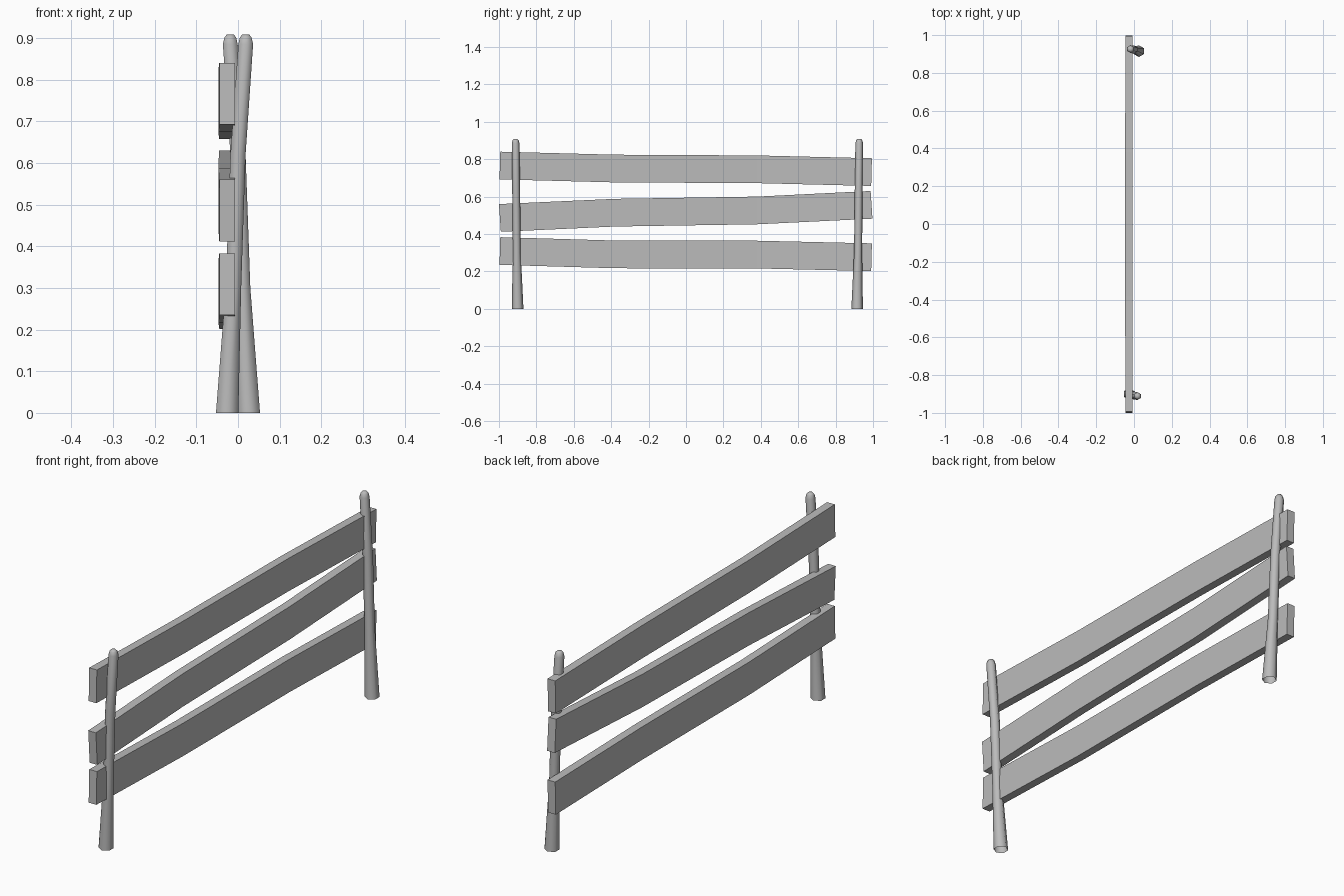
import bpy, bmesh, math
from mathutils import Vector

cube = bpy.data.objects.get("Cube")
if cube:
    bpy.data.objects.remove(cube, do_unlink=True)

grey = bpy.data.materials.new("plain grey")
grey.use_nodes = True
colour = (0.5, 0.5, 0.5, 1)
grey.diffuse_color = colour
grey.node_tree.nodes["Principled BSDF"].inputs["Base Color"].default_value = colour


def loft(name, rings, cap_start, cap_end):
    """Skin a list of equal-sized point rings into one object."""
    bm = bmesh.new()
    loops = [[bm.verts.new(p) for p in ring] for ring in rings]
    n = len(loops[0])
    for a, b in zip(loops, loops[1:]):
        for i in range(n):
            j = (i + 1) % n
            bm.faces.new((a[i], a[j], b[j], b[i]))
    if cap_start:
        bm.faces.new(loops[0][::-1])
    if cap_end:
        bm.faces.new(loops[-1])
    bmesh.ops.recalc_face_normals(bm, faces=bm.faces)
    mesh = bpy.data.meshes.new(name)
    bm.to_mesh(mesh)
    bm.free()
    mesh.materials.append(grey)
    obj = bpy.data.objects.new(name, mesh)
    bpy.context.collection.objects.link(obj)
    return obj


# Bent, tapered six-sided posts, open underneath: (x, y, z, radius)
POST = [(-0.026, -0.900, 0, 0.031), (-0.011, -0.905, 0.30, 0.0215),
        (0, -0.908, 0.62, 0.021), (0.0185, -0.911, 0.885, 0.0205),
        (0.0185, -0.911, 0.902, 0.016), (0.0185, -0.911, 0.908, 0.010)]


def post(name, turn, shift):
    rings = []
    for x, y, z, r in POST:
        angles = [math.pi / 2 + k * math.pi / 3 for k in range(6)]
        rings.append([(turn * (x + r * math.cos(a)),
                       turn * (y + r * math.sin(a)) + shift, z) for a in angles])
    obj = loft(name, rings, False, True)
    bpy.ops.object.select_all(action='DESELECT')
    obj.select_set(True)
    bpy.context.view_layer.objects.active = obj
    bpy.ops.object.shade_smooth_by_angle(angle=math.radians(65))


post("front_post", 1, 0)
post("back_post", -1, 0.015)

# Slightly warped planks: top edge height at each station along y
STATIONS = (-0.995, -0.38, 0.38, 0.992)
BOW = (0, -0.002, -0.002, 0)


def plank(name, tops, lean):
    rings = []
    for i, (y, top, bow) in enumerate(zip(STATIONS, tops, BOW)):
        tilt = lean if i in (0, 3) else 0
        rings.append([(x + bow, y + s * tilt, top - 0.074 + s * 0.074)
                      for x, s in ((-0.045, -1), (-0.007, -1), (-0.007, 1), (-0.045, 1))])
    loft(name, rings, True, True)


plank("top_plank", (0.84, 0.824, 0.82, 0.805), 0.002)
plank("middle_plank", (0.56, 0.588, 0.60, 0.63), -0.005)
plank("bottom_plank", (0.383, 0.365, 0.364, 0.35), 0.002)
